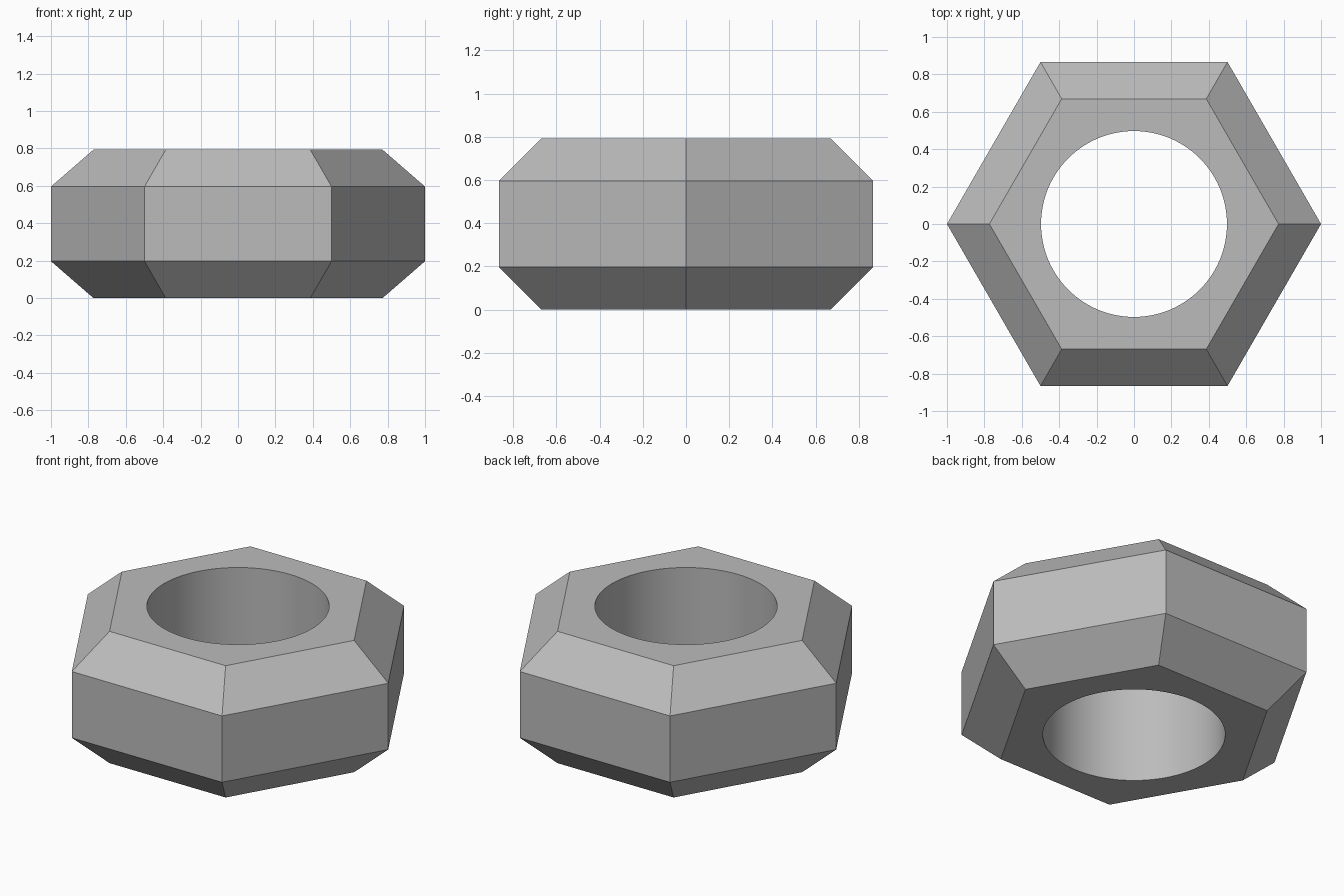
import bpy
import bmesh
from math import cos, sin, tau, radians

cube = bpy.data.objects.get("Cube")
if cube:
    bpy.data.objects.remove(cube, do_unlink=True)

SIDES = 6
ARC = 16                 # hole segments per hexagon side
HOLE_R = 0.497
HEIGHT = 0.793
CHAMFER = 0.197
CAP_R = 0.773            # corner radius of the flat end faces

steel = bpy.data.materials.new("plain grey")
steel.use_nodes = True
grey = (0.5, 0.5, 0.5, 1.0)
steel.diffuse_color = grey
steel.node_tree.nodes["Principled BSDF"].inputs["Base Color"].default_value = grey

bm = bmesh.new()


def ring(radius, z, count):
    return [bm.verts.new((radius * cos(tau * i / count), radius * sin(tau * i / count), z))
            for i in range(count)]


def skin(lower, upper):
    n = len(lower)
    for i in range(n):
        j = (i + 1) % n
        bm.faces.new((lower[i], lower[j], upper[j], upper[i]))


# Chamfered hexagonal outside
outer = [ring(r, z, SIDES) for r, z in (
    (CAP_R, 0), (1, CHAMFER), (1, HEIGHT - CHAMFER), (CAP_R, HEIGHT))]
for lower, upper in zip(outer, outer[1:]):
    skin(lower, upper)

# Round through hole
hole = [ring(HOLE_R, z, SIDES * ARC) for z in (0, HEIGHT)]
skin(hole[1], hole[0])

# Flat end faces, one sector per hexagon side
for corners, rim, top in ((outer[0], hole[0], False), (outer[-1], hole[1], True)):
    for k in range(SIDES):
        arc = [rim[(k * ARC + i) % len(rim)] for i in range(ARC + 1)]
        loop = [corners[k], corners[(k + 1) % SIDES]] + arc[::-1]
        bm.faces.new(loop if top else loop[::-1])

mesh = bpy.data.meshes.new("hex_nut")
bm.to_mesh(mesh)
bm.free()
mesh.materials.append(steel)
nut = bpy.data.objects.new("hex_nut", mesh)
bpy.context.collection.objects.link(nut)

# Smooth hole wall, sharp facets
bpy.ops.object.select_all(action="DESELECT")
nut.select_set(True)
bpy.context.view_layer.objects.active = nut
bpy.ops.object.shade_smooth_by_angle(angle=radians(30))
